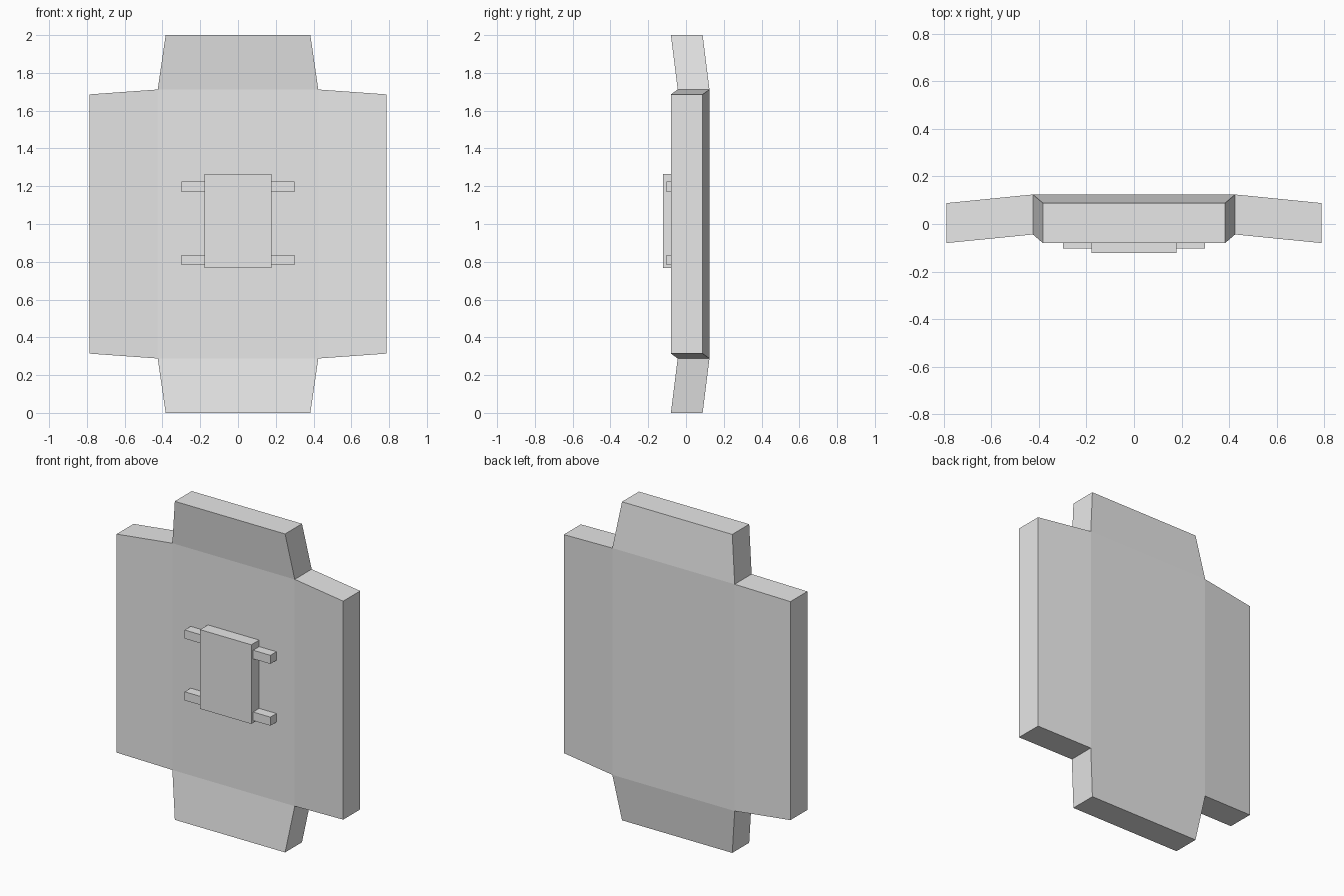
import bpy
import bmesh
from mathutils import Vector

cube = bpy.data.objects.get("Cube")
if cube:
    bpy.data.objects.remove(cube)

grey = bpy.data.materials.new("light_grey")
grey.use_nodes = True
colour = (0.8, 0.8, 0.8, 1)
grey.diffuse_color = colour
grey.node_tree.nodes["Principled BSDF"].inputs["Base Color"].default_value = colour

MID_Z = 1.0
FRONT, LIP, THICK = -0.044, -0.08, 0.168   # panel front, flap edge front, depth
HALF_W, HALF_H = 0.425, 0.712              # flat centre panel


def finish(bm, name):
    bmesh.ops.recalc_face_normals(bm, faces=bm.faces)
    mesh = bpy.data.meshes.new(name)
    bm.to_mesh(mesh)
    bm.free()
    mesh.materials.append(grey)
    obj = bpy.data.objects.new(name, mesh)
    bpy.context.collection.objects.link(obj)
    return obj


def box(name, half_x, z0, z1, y0, y1):
    bm = bmesh.new()
    bmesh.ops.create_cube(bm, size=1)
    for v in bm.verts:
        v.co = Vector((v.co.x * 2 * half_x,
                       (y0 + y1) / 2 + v.co.y * (y1 - y0),
                       (z0 + z1) / 2 + v.co.z * (z1 - z0)))
    return finish(bm, name)


# Shield panel: flat centre with four flaps bent forward, given depth
bm = bmesh.new()
corners = [bm.verts.new((sx * HALF_W, FRONT, MID_Z + sz * HALF_H))
           for sx, sz in ((-1, -1), (1, -1), (1, 1), (-1, 1))]
bm.faces.new(corners)
for i in range(4):
    a, b = corners[i], corners[(i + 1) % 4]
    outer = []
    for v in (b, a):
        sx = 1 if v.co.x > 0 else -1
        sz = 1 if v.co.z > MID_Z else -1
        if i % 2:      # side flaps
            p = (sx * 0.787, LIP, MID_Z + sz * 0.686)
        else:          # top and bottom flaps
            p = (sx * 0.383, LIP, MID_Z + sz)
        outer.append(bm.verts.new(p))
    bm.faces.new((a, b, *outer))
ext = bmesh.ops.extrude_face_region(bm, geom=bm.faces[:], use_keep_orig=True)
bmesh.ops.translate(bm, vec=(0, THICK, 0),
                    verts=[g for g in ext["geom"] if isinstance(g, bmesh.types.BMVert)])
finish(bm, "shield_panel")

# Raised plate and the two crossbars behind it
box("front_plate", 0.178, 0.768, 1.265, -0.122, FRONT)
box("upper_crossbar", 0.298, 1.17, 1.224, -0.104, FRONT)
box("lower_crossbar", 0.298, 0.782, 0.836, -0.104, FRONT)
